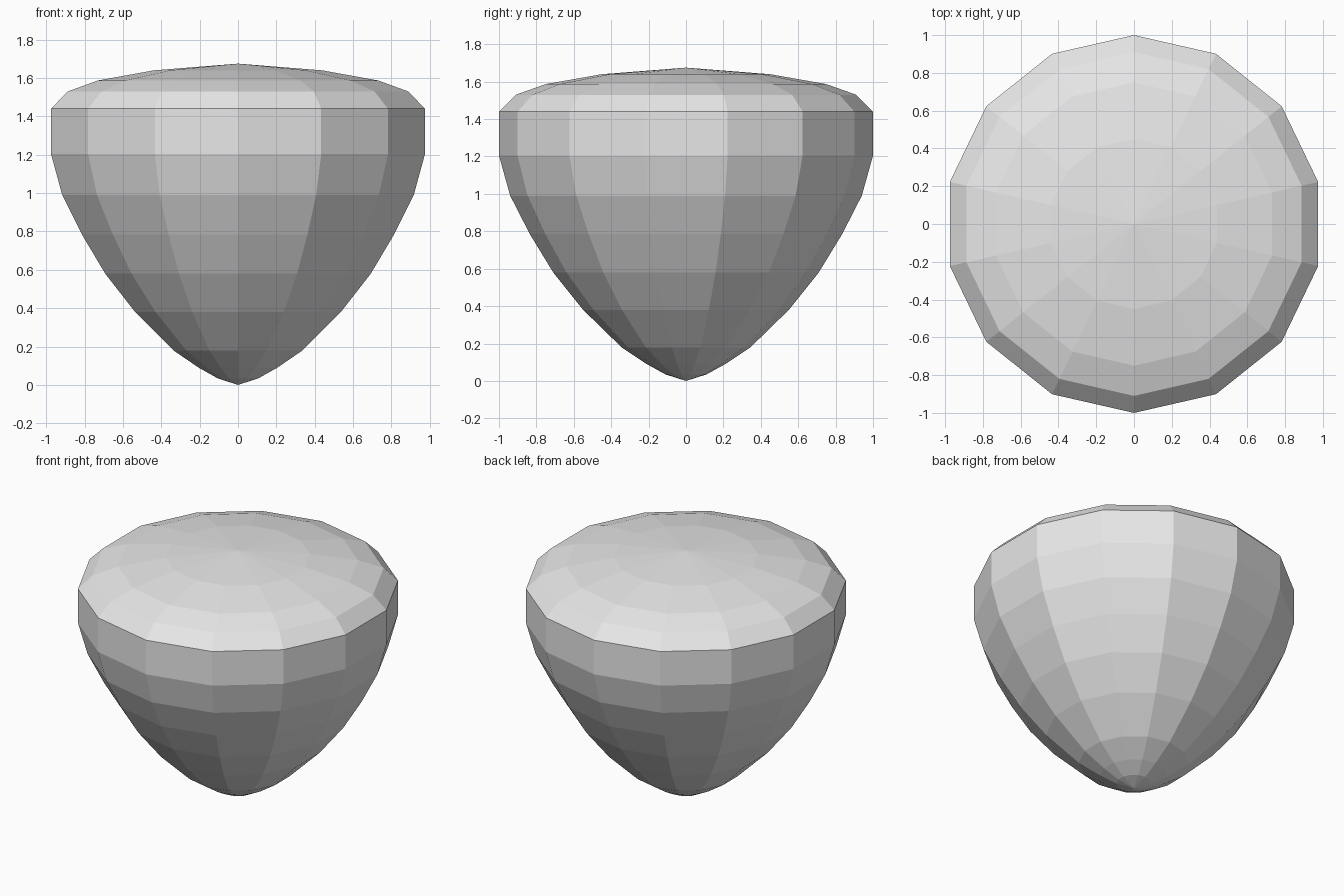
import bpy
import bmesh
from math import tau
from mathutils import Vector

cube = bpy.data.objects.get("Cube")
if cube:
    bpy.data.objects.remove(cube, do_unlink=True)

SIDES = 14

# Half outline as (radius, height), from bottom tip to crown centre
PROFILE = [
    (0, 0), (0.11, 0.035), (0.21, 0.09), (0.345, 0.18), (0.55, 0.38),
    (0.71, 0.58), (0.835, 0.785), (0.94, 0.99), (1, 1.205), (1, 1.44),
    (0.91, 1.53), (0.75, 1.587), (0.45, 1.64), (0, 1.675),
]


def make_material(name, colour):
    mat = bpy.data.materials.new(name)
    mat.use_nodes = True
    mat.diffuse_color = colour
    mat.node_tree.nodes["Principled BSDF"].inputs["Base Color"].default_value = colour
    return mat


def lathe(name, profile, sides, mat):
    """Spin a half outline around z into a closed, flat-faced body."""
    bm = bmesh.new()
    verts = [bm.verts.new((0, -r, z)) for r, z in profile]
    edges = [bm.edges.new(pair) for pair in zip(verts, verts[1:])]
    bmesh.ops.spin(bm, geom=verts + edges, cent=Vector(), axis=Vector((0, 0, 1)),
                   angle=tau, steps=sides, use_duplicate=False)
    bmesh.ops.remove_doubles(bm, verts=bm.verts, dist=0.001)
    bmesh.ops.recalc_face_normals(bm, faces=bm.faces)
    mesh = bpy.data.meshes.new(name)
    bm.to_mesh(mesh)
    bm.free()
    mesh.materials.append(mat)
    obj = bpy.data.objects.new(name, mesh)
    bpy.context.collection.objects.link(obj)
    return obj


# Faceted top-shaped body: pointed bowl, straight rim band, shallow crown
lathe("faceted_body", PROFILE, SIDES, make_material("light_grey", (0.8, 0.8, 0.8, 1)))
